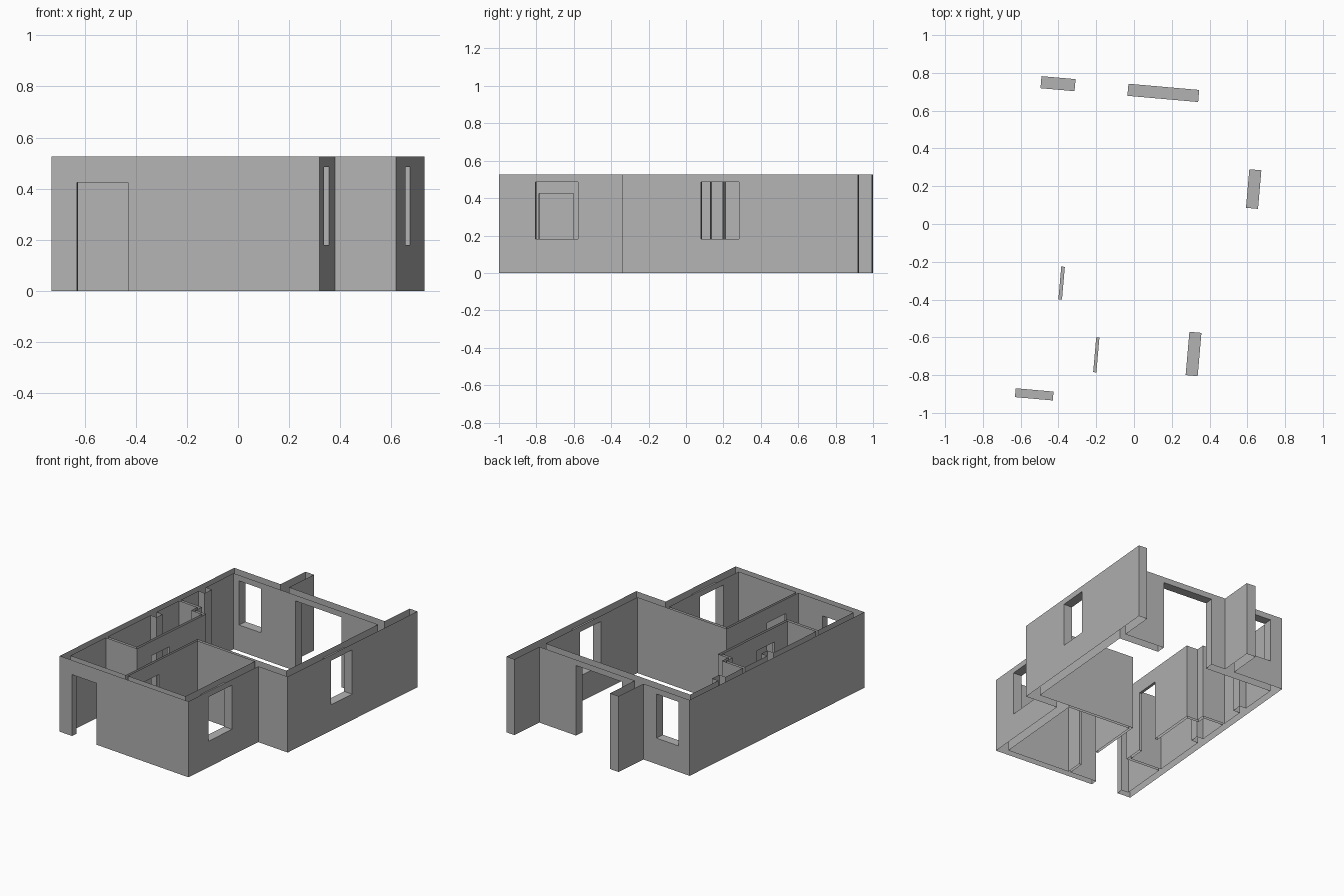
import bpy, bmesh, math
from mathutils import Matrix

HEIGHT = 0.525
TURN = math.radians(-5)

cube = bpy.data.objects.get("Cube")
if cube:
    bpy.data.objects.remove(cube, do_unlink=True)

plaster = bpy.data.materials.new("plaster_grey")
plaster.use_nodes = True
colour = (0.45, 0.45, 0.45, 1)
plaster.diffuse_color = colour
plaster.node_tree.nodes["Principled BSDF"].inputs["Base Color"].default_value = colour

# Openings: wall axis, the two wall faces, span along the wall, bottom, top
WINDOW = (0.18, 0.485)
DOOR = (0, 0.425)
PATIO = (0, 0.485)
openings = {
    "front_door": (0, (-0.968, -0.921), (-0.548, -0.347), DOOR),
    "front_side_window": (1, (0.342, 0.406), (-0.773, -0.543), WINDOW),
    "side_window": (1, (0.583, 0.647), (0.137, 0.342), WINDOW),
    "back_window": (0, (0.673, 0.737), (-0.556, -0.375), WINDOW),
    "back_door": (0, (0.673, 0.737), (-0.094, 0.282), PATIO),
    "bathroom_door": (1, (-0.364, -0.345), (-0.432, -0.258), DOOR),
    "bedroom_door": (1, (-0.147, -0.130), (-0.80, -0.615), DOOR),
}

# Wall outlines, open at top and bottom
outlines = {
    "outer_walls": [
        (-0.648, -0.968), (0.406, -0.968), (0.406, -0.286), (0.647, -0.286),
        (0.647, 0.98), (0.583, 0.98), (0.583, 0.737), (-0.20, 0.737),
        (-0.20, 0.98), (-0.27, 0.98), (-0.27, 0.737), (-0.648, 0.737)],
    "living_room_walls": [
        (0.583, -0.222), (0.583, 0.673), (-0.60, 0.673), (-0.60, 0.40),
        (-0.55, 0.40), (-0.55, 0.33), (-0.60, 0.33), (-0.60, 0.16),
        (-0.43, 0.16), (-0.43, 0.10), (-0.345, 0.10), (-0.345, -0.575),
        (-0.60, -0.575), (-0.60, -0.921), (-0.147, -0.921), (-0.147, -0.222)],
    "bedroom_walls": [
        (-0.130, -0.921), (0.342, -0.921), (0.342, -0.242), (-0.130, -0.242)],
    "bathroom_walls": [
        (-0.60, -0.555), (-0.364, -0.555), (-0.364, 0.08), (-0.45, 0.08),
        (-0.45, 0.14), (-0.60, 0.14), (-0.60, -0.08), (-0.55, -0.08),
        (-0.55, -0.14), (-0.60, -0.14)],
}


def point(axis, along, across, z):
    return (along, across, z) if axis == 0 else (across, along, z)


def quad(bm, corners, flip=False):
    if flip:
        corners = corners[::-1]
    bm.faces.new([bm.verts.new(c) for c in corners])


def wall_face(bm, p, q, flip):
    """Upright face from p to q, with the matching openings left out."""
    axis = 0 if abs(p[0] - q[0]) > abs(p[1] - q[1]) else 1
    across = p[1 - axis]
    lo, hi = sorted((p[axis], q[axis]))
    reverse = (p[axis] > q[axis]) != flip

    def panel(s, e, z0, z1):
        if e - s > 1e-5 and z1 - z0 > 1e-5:
            quad(bm, [point(axis, s, across, z0), point(axis, e, across, z0),
                      point(axis, e, across, z1), point(axis, s, across, z1)], reverse)

    holes = sorted((span, zs) for ax, faces, span, zs in openings.values()
                   if ax == axis and across in faces and lo <= span[0] and span[1] <= hi)
    start = lo
    for (s, e), (z0, z1) in holes:
        panel(start, s, 0, HEIGHT)
        panel(s, e, 0, z0)
        panel(s, e, z1, HEIGHT)
        start = e
    panel(start, hi, 0, HEIGHT)


def finish(name, bm):
    bmesh.ops.remove_doubles(bm, verts=bm.verts, dist=1e-5)
    bm.transform(Matrix.Rotation(TURN, 4, 'Z'))
    mesh = bpy.data.meshes.new(name)
    bm.to_mesh(mesh)
    bm.free()
    mesh.materials.append(plaster)
    bpy.context.collection.objects.link(bpy.data.objects.new(name, mesh))


# Walls: all outlines run counter-clockwise, rooms face inward
for name, loop in outlines.items():
    bm = bmesh.new()
    for p, q in zip(loop, loop[1:] + loop[:1]):
        wall_face(bm, p, q, name != "outer_walls")
    finish(name, bm)

# Reveals: jambs, head and (for windows) sill lining each opening
for name, (axis, (near, far), (s, e), (z0, z1)) in openings.items():
    bm = bmesh.new()
    ring = [(s, z0), (s, z1), (e, z1), (e, z0)]
    sides = 4 if z0 > 0 else 3
    for i in range(sides):
        (u0, h0), (u1, h1) = ring[i], ring[(i + 1) % 4]
        quad(bm, [point(axis, u0, near, h0), point(axis, u1, near, h1),
                  point(axis, u1, far, h1), point(axis, u0, far, h0)], axis == 1)
    finish(name + "_reveal", bm)
